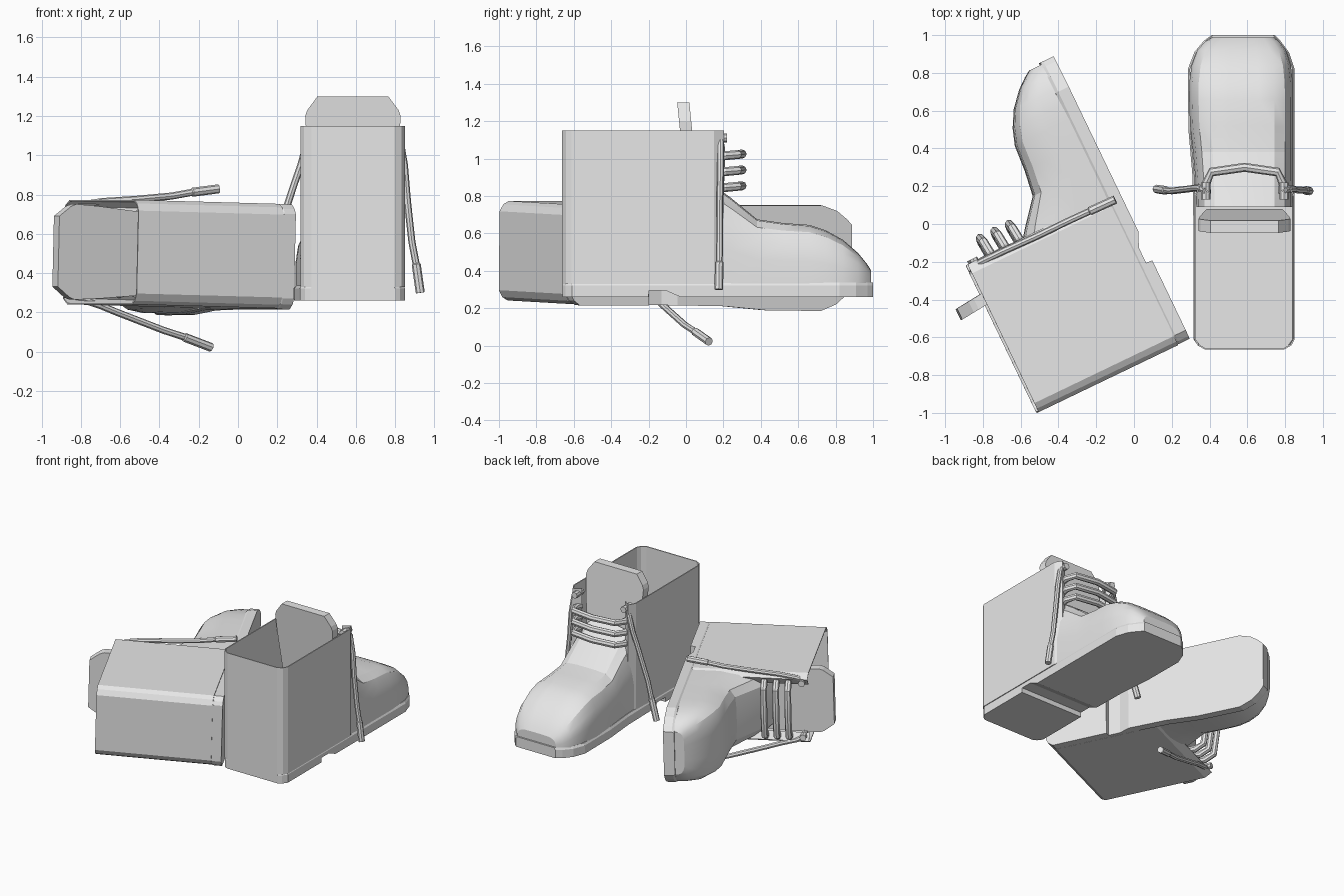
import bpy, bmesh, math
from mathutils import Matrix, Vector

if "Cube" in bpy.data.objects:
    bpy.data.objects.remove(bpy.data.objects["Cube"])

grey = bpy.data.materials.new("plain_grey")
grey.use_nodes = True
grey.diffuse_color = (0.8, 0.8, 0.8, 1)
grey.node_tree.nodes["Principled BSDF"].inputs["Base Color"].default_value = (0.8, 0.8, 0.8, 1)


def finish(name, bm, smooth=True, closed=True):
    """Turn a bmesh into a named object."""
    if closed:
        bmesh.ops.recalc_face_normals(bm, faces=bm.faces)
    mesh = bpy.data.meshes.new(name)
    bm.to_mesh(mesh)
    bm.free()
    mesh.materials.append(grey)
    obj = bpy.data.objects.new(name, mesh)
    bpy.context.collection.objects.link(obj)
    if smooth:
        bpy.ops.object.select_all(action='DESELECT')
        obj.select_set(True)
        bpy.context.view_layer.objects.active = obj
        bpy.ops.object.shade_smooth_by_angle(angle=math.radians(25))
    return obj


def loft(name, rings, ring_closed=True, caps=True, smooth=True):
    """Skin a list of equal length point rings."""
    bm = bmesh.new()
    rows = [[bm.verts.new(p) for p in ring] for ring in rings]
    n = len(rows[0])
    for a, b in zip(rows, rows[1:]):
        for i in range(n if ring_closed else n - 1):
            j = (i + 1) % n
            bm.faces.new((a[i], a[j], b[j], b[i]))
    if caps:
        bm.faces.new(rows[0])
        bm.faces.new(rows[-1])
    return finish(name, bm, smooth, caps)


def tube(name, points, radii, sides=8):
    """Sweep a round section along a polyline."""
    pts = [Vector(p) for p in points]
    rings = []
    for i, p in enumerate(pts):
        t = (pts[min(i + 1, len(pts) - 1)] - pts[max(i - 1, 0)]).normalized()
        ref = Vector((0, 1, 0)) if abs(t.z) > 0.6 else Vector((0, 0, 1))
        u = t.cross(ref).normalized()
        v = t.cross(u)
        rings.append([p + radii[i] * (math.cos(a) * u + math.sin(a) * v)
                      for a in (math.tau * k / sides for k in range(sides))])
    return loft(name, rings)


def build_boot():
    parts = []

    # Sole with an arch notch: y, left width, right width, underside height
    stations = [(-.66, .215, .215, 0), (-.645, .245, .24, 0), (-.61, .27, .265, 0),
                (-.2, .27, .265, 0), (-.198, .27, .265, .035), (-.11, .27, .265, .035),
                (-.03, .27, .265, 0), (.25, .275, .265, 0), (.5, .297, .265, 0),
                (.82, .3, .265, 0), (.91, .265, .235, 0), (.97, .215, .19, 0),
                (1.0, .175, .16, 0)]
    rings = []
    for y, l, r, zb in stations:
        rings.append([(-l, y, zb), (r, y, zb), (r, y, .062),
                      (r - .01, y, .078), (.01 - l, y, .078), (-l, y, .062)])
    parts.append(loft("sole", rings, smooth=False))

    # Vamp and toe: y, left width, right width, height
    stations = [(.09, .255, .255, .64), (.24, .26, .258, .53), (.38, .272, .258, .415),
                (.52, .288, .258, .395), (.66, .293, .258, .385), (.75, .292, .256, .355),
                (.84, .28, .245, .305), (.92, .25, .22, .235), (.965, .21, .185, .18),
                (.988, .17, .155, .145)]
    section = [(1, 0), (1, .4), (.95, .68), (.83, .88), (.62, .98), (.3, 1)]
    rings = []
    for y, l, r, h in stations:
        rise = h - .06
        rings.append([(r * a, y, .06 + rise * b) for a, b in section] +
                     [(-l * a, y, .06 + rise * b) for a, b in reversed(section)])
    parts.append(loft("vamp", rings))

    # Open shaft, folding inward at the eyelet edges
    half = [(.185, .165), (.235, .2), (.262, .15), (.262, -.61), (.245, -.64), (.21, -.66)]
    outline = half + [(-x, y) for x, y in reversed(half)]
    rings = [[(x, y, z) for x, y in outline] for z in (.07, .5, .89)]
    shaft = loft("shaft", rings, ring_closed=False, caps=False, smooth=False)
    wall = shaft.modifiers.new("wall", 'SOLIDIFY')
    wall.thickness = .008
    wall.offset = 0
    parts.append(shaft)

    # Tongue: chamfered slab leaning back
    half = [(.2, .42), (.235, .8), (.243, .94), (.232, .97), (.18, 1.04)]
    outline = half + [(-x, z) for x, z in reversed(half)]
    rings = [[(x, y + (1.04 - z) * .1, z) for x, z in outline] for y in (-.047, .018)]
    parts.append(loft("tongue", rings, smooth=False))

    # Three crossing laces
    half = [(.2, .16), (.205, .21), (.175, .275)]
    path = half + [(0, .3)] + [(-x, y) for x, y in reversed(half)]
    for i in range(3):
        z = .58 + .085 * i
        points = [(x, y, z + (y - .16) * .1) for x, y in path]
        parts.append(tube("cross_lace", points, [.024] * len(points)))

    # Eyelet knots and hanging lace ends with thicker tips
    left = [(-.205, .175, .87), (-.235, .19, .8), (-.265, .19, .69), (-.30, .185, .59),
            (-.385, .175, .33), (-.415, .178, .215), (-.417, .178, .21), (-.465, .185, .055)]
    right = [(.21, .18, .87), (.24, .185, .82), (.262, .185, .69), (.278, .18, .5),
             (.3, .18, .3), (.321, .178, .19), (.322, .178, .185), (.343, .175, .04)]
    for side, points in (("left", left), ("right", right)):
        parts.append(tube(side + "_lace_end", points, [.018] * 6 + [.023, .023]))
        x = points[0][0]
        parts.append(tube(side + "_lace_knot", [(x, .13, .85), (x, .22, .85)], [.024, .024]))
    return parts


# Upright boot, and its twin lying on its side
upright = Matrix.Translation((.585, 0, .26))
along = Vector((-.433, .901, 0)).normalized()
up = Vector((-.905, -.4349, .025)).normalized()
side = along.cross(up)
lying = Matrix((side, along, up)).transposed().to_4x4()
lying.translation = (.004, -.015, .485)

for part in build_boot():
    twin = part.copy()
    bpy.context.collection.objects.link(twin)
    twin.name = "lying_" + part.name
    twin.matrix_world = lying
    part.name = "upright_" + part.name
    part.matrix_world = upright
